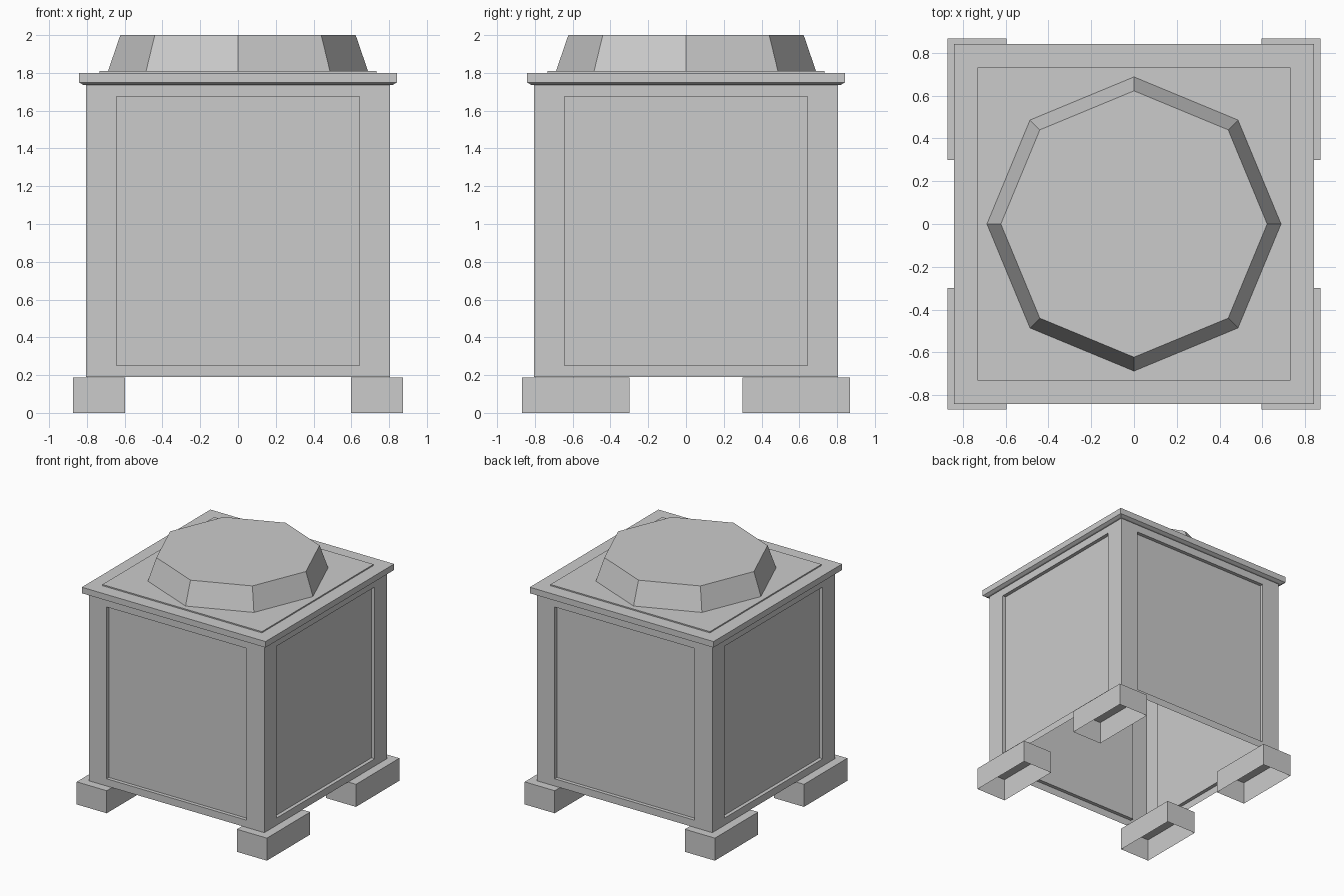
import bpy, bmesh
from math import cos, sin, pi
from mathutils import Matrix, Vector

if "Cube" in bpy.data.objects:
    bpy.data.objects.remove(bpy.data.objects["Cube"])


def loft(bm, rings, cap=True):
    """Skin consecutive closed rings and optionally cap the last one."""
    loops = [[bm.verts.new(p) for p in ring] for ring in rings]
    for a, b in zip(loops, loops[1:]):
        for i in range(len(a)):
            j = (i + 1) % len(a)
            bm.faces.new((a[i], a[j], b[j], b[i]))
    if cap:
        bm.faces.new(loops[-1])


def make_object(name, bm):
    bmesh.ops.remove_doubles(bm, verts=bm.verts, dist=0.0001)
    mesh = bpy.data.meshes.new(name)
    bm.to_mesh(mesh)
    bm.free()
    obj = bpy.data.objects.new(name, mesh)
    bpy.context.collection.objects.link(obj)
    return obj


def rect(x0, x1, y0, y1, z):
    return [(x0, y0, z), (x1, y0, z), (x1, y1, z), (x0, y1, z)]


def square(r, z):
    return rect(-r, r, -r, r, z)


def octagon(r, z):
    return [(r * cos(k * pi / 4), r * sin(k * pi / 4), z) for k in range(8)]


def wall_rect(half, z0, z1, y):
    return [(-half, y, z0), (half, y, z0), (half, y, z1), (-half, y, z1)]


# Body: four walls with recessed panels, open underneath
W = 0.805
bm = bmesh.new()
for k in range(4):
    turn = Matrix.Rotation(k * pi / 2, 3, 'Z')
    rings = [wall_rect(W, 0.19, 1.74, -W),
             wall_rect(0.642, 0.25, 1.675, -W),
             wall_rect(0.642, 0.25, 1.675, -W + 0.03)]
    loft(bm, [[turn @ Vector(p) for p in r] for r in rings])
make_object("body", bm)

# Lid slab with a chamfered lower edge and a slightly raised top panel
bm = bmesh.new()
loft(bm, [square(W, 1.737), square(0.82, 1.737), square(0.843, 1.75),
          square(0.843, 1.80), square(0.732, 1.80), square(0.732, 1.81)])
make_object("lid", bm)

# Eight-sided tapered cap on the lid
bm = bmesh.new()
loft(bm, [octagon(0.688, 1.81), octagon(0.623, 2.0)])
make_object("octagonal_cap", bm)

# Corner feet, hollow underneath
for sx, side in ((-1, "left"), (1, "right")):
    for sy, end in ((-1, "front"), (1, "back")):
        bm = bmesh.new()
        x0, x1 = sorted((sx * 0.597, sx * 0.873))
        y0, y1 = sorted((sy * 0.30, sy * 0.868))
        loft(bm, [rect(x0, x1, y0, y1, 0), rect(x0, x1, y0, y1, 0.187)])
        make_object(f"{end}_{side}_foot", bm)
